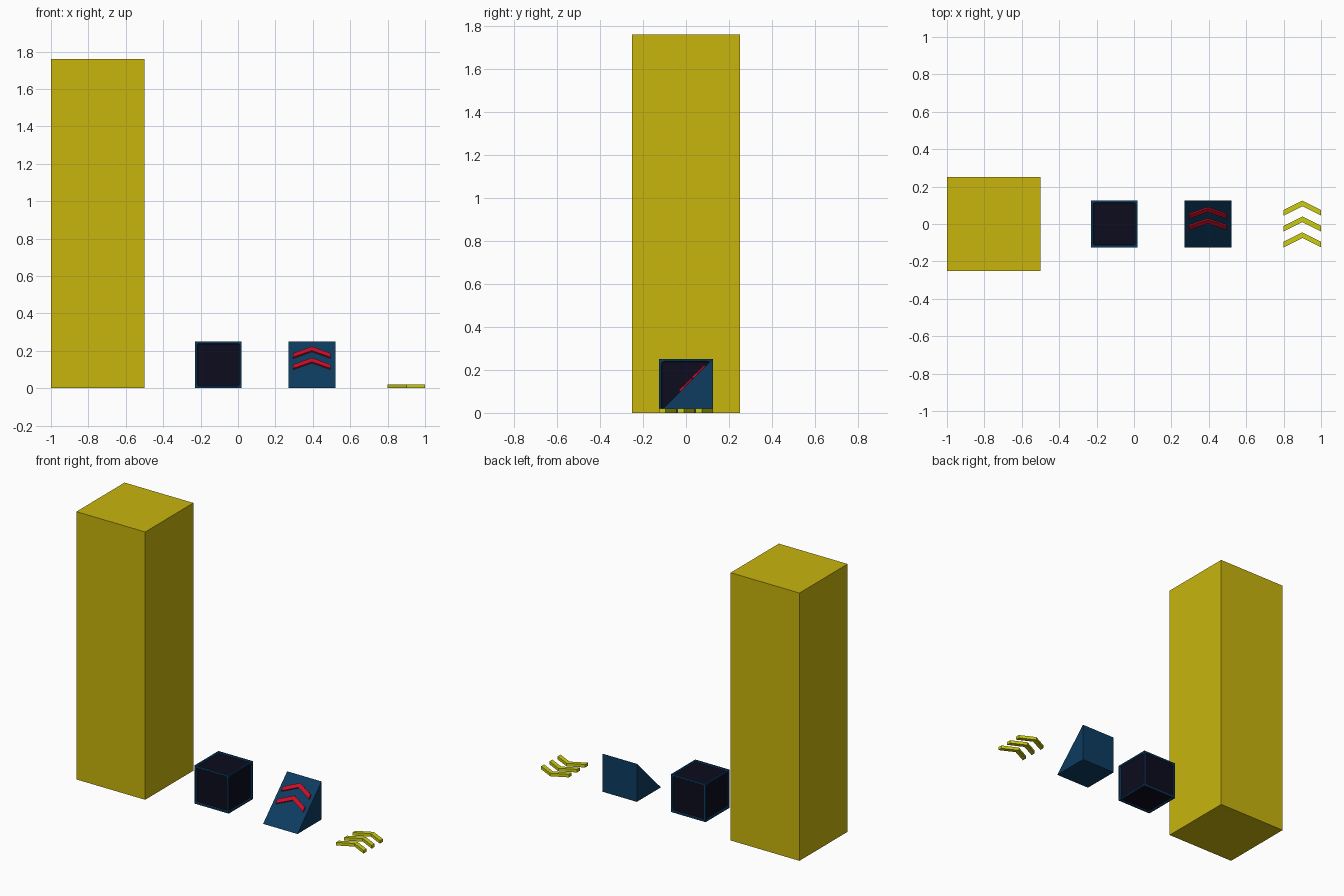
import bpy, bmesh, math
from mathutils import Matrix, Vector

if "Cube" in bpy.data.objects:
    bpy.data.objects.remove(bpy.data.objects["Cube"])


def material(name, rgb):
    m = bpy.data.materials.new(name)
    m.diffuse_color = (*rgb, 1)
    m.use_nodes = True
    m.node_tree.nodes["Principled BSDF"].inputs["Base Color"].default_value = m.diffuse_color
    return m


gold = material("gold yellow", (0.58, 0.46, 0.004))
lemon = material("lemon yellow", (0.60, 0.60, 0.006))
blue = material("deep blue", (0.0040, 0.045, 0.118))
navy = material("dark navy", (0.0037, 0.0035, 0.0125))
red = material("signal red", (0.58, 0.004, 0.020))


def finish(name, bm, *mats):
    bmesh.ops.recalc_face_normals(bm, faces=bm.faces)
    mesh = bpy.data.meshes.new(name)
    bm.to_mesh(mesh)
    bm.free()
    for m in mats:
        mesh.materials.append(m)
    ob = bpy.data.objects.new(name, mesh)
    bpy.context.collection.objects.link(ob)
    return ob


def box(center, size):
    bm = bmesh.new()
    mat = Matrix.Translation(center) @ Matrix.Diagonal((*size, 1))
    bmesh.ops.create_cube(bm, size=1, matrix=mat)
    return bm


def prism(profile, direction):
    """Extrude a closed profile along a direction."""
    bm = bmesh.new()
    face = bm.faces.new([bm.verts.new(p) for p in profile])
    ext = bmesh.ops.extrude_face_region(bm, geom=[face])
    verts = [g for g in ext["geom"] if isinstance(g, bmesh.types.BMVert)]
    bmesh.ops.translate(bm, verts=verts, vec=direction)
    return bm


def chevron(name, matrix, height, mat):
    """Arrow bar whose tip is at the local origin, pointing along +y."""
    w, drop, t = 0.1, 0.05, 0.03
    pts = [(0, 0, 0), (w, -drop, 0), (w, -drop - t, 0),
           (0, -t, 0), (-w, -drop - t, 0), (-w, -drop, 0)]
    bm = prism(pts, (0, 0, height))
    bm.transform(matrix)
    return finish(name, bm, mat)


# Tall pillar
finish("pillar", box((-0.75, 0, 0.88), (0.5, 0.5, 1.76)), gold)

# Crate: blue frame with a recessed, round-cornered dark panel on each side
bm = box((-0.105, 0, 0.125), (0.25, 0.25, 0.25))
bmesh.ops.inset_individual(bm, faces=bm.faces[:], thickness=0.014)
panels = [f for f in bm.faces if f.calc_area() > 0.03]
corners = list({v for f in panels for v in f.verts})
bmesh.ops.bevel(bm, geom=corners, offset=0.012, segments=2,
                profile=0.5, affect='VERTICES')
panels = [f for f in bm.faces if f.calc_area() > 0.03]
bmesh.ops.inset_individual(bm, faces=panels, thickness=0.004, depth=-0.006)
for f in bm.faces:
    f.material_index = 1 if f.calc_area() > 0.03 else 0
finish("crate", bm, blue, navy)

# Ramp with its slope facing the front
ramp = [(0.27, -0.125, 0), (0.27, 0.125, 0), (0.27, 0.125, 0.25)]
finish("ramp", prism(ramp, (0.25, 0, 0)), blue)

# Red arrow bars lying on the slope
slope = Matrix.Translation((0.395, -0.125, 0)) @ Matrix.Rotation(math.radians(45), 4, 'X')
for i, s in enumerate((0.305, 0.22)):
    chevron(f"ramp_arrow_{i + 1}", slope @ Matrix.Translation((0, s, 0)), 0.01, red)

# Yellow arrow bars lying on the floor
for i in range(3):
    chevron(f"floor_arrow_{i + 1}", Matrix.Translation((0.9, 0.125 - 0.085 * i, 0)), 0.02, lemon)
